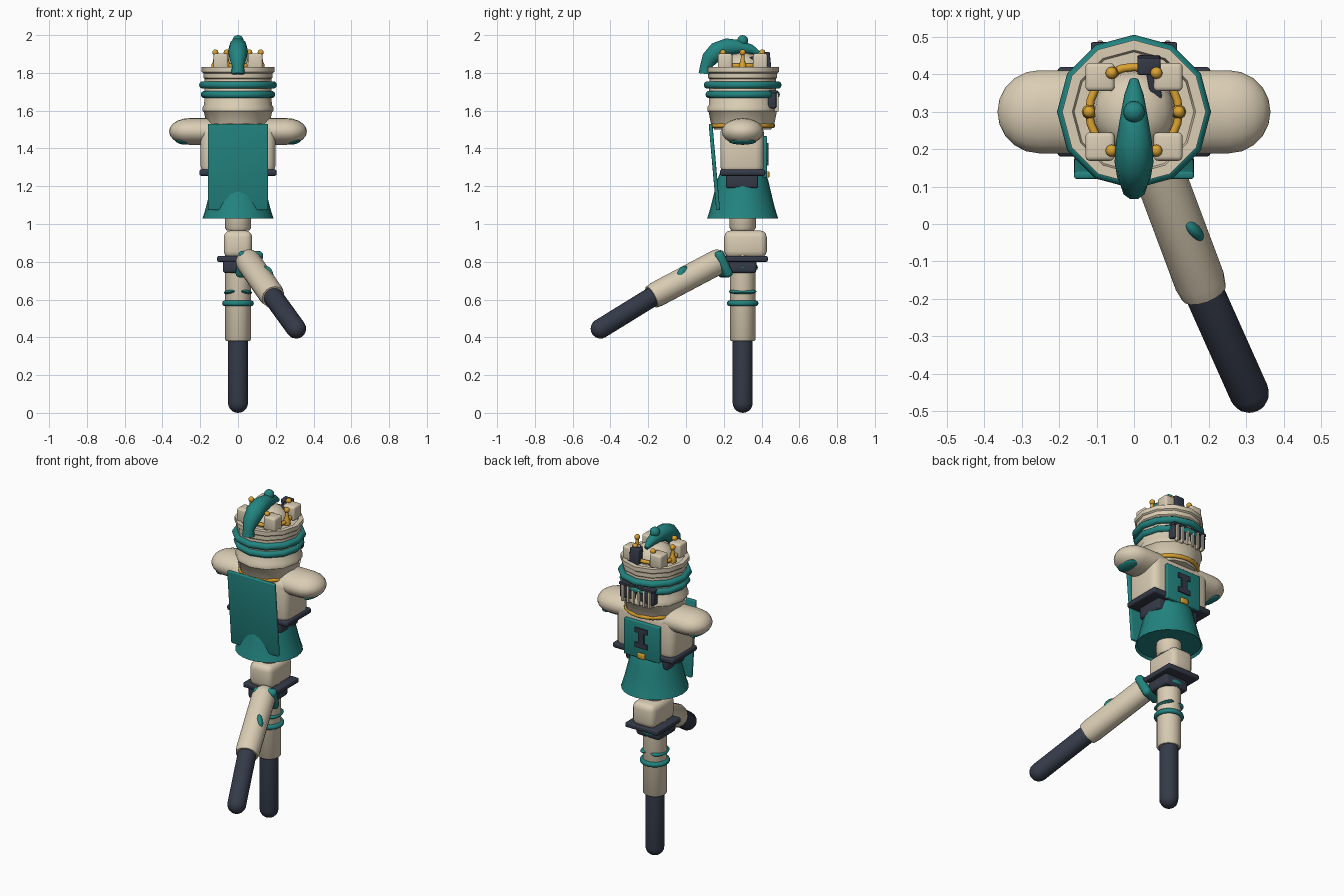
import bpy, bmesh, math
from mathutils import Vector, Matrix

if "Cube" in bpy.data.objects:
    bpy.data.objects.remove(bpy.data.objects["Cube"])

CY = 0.30  # depth of the body axis


def material(name, r, g, b):
    lin = [((c / 255 + 0.055) / 1.055) ** 2.4 for c in (r, g, b)]
    m = bpy.data.materials.new(name)
    m.diffuse_color = (*lin, 1)
    m.use_nodes = True
    m.node_tree.nodes["Principled BSDF"].inputs["Base Color"].default_value = m.diffuse_color
    return m


STONE = material("stone beige", 218, 205, 180)
TEAL = material("teal cloth", 34, 132, 128)
DARK = material("dark slate", 52, 58, 72)
GOLD = material("gold", 218, 162, 48)


def finish(obj, mat, angle=42):
    obj.data.materials.clear()
    obj.data.materials.append(mat)
    bpy.ops.object.select_all(action='DESELECT')
    obj.select_set(True)
    bpy.context.view_layer.objects.active = obj
    bpy.ops.object.shade_smooth_by_angle(angle=math.radians(angle))
    return obj


def from_bmesh(name, bm, mat):
    bmesh.ops.recalc_face_normals(bm, faces=bm.faces)
    me = bpy.data.meshes.new(name)
    bm.to_mesh(me)
    bm.free()
    obj = bpy.data.objects.new(name, me)
    bpy.context.collection.objects.link(obj)
    return finish(obj, mat)


def box(name, mat, center, size, bevel=0.0, rot=(0, 0, 0)):
    bm = bmesh.new()
    bmesh.ops.create_cube(bm, size=1)
    bmesh.ops.scale(bm, vec=size, verts=bm.verts)
    if bevel:
        bmesh.ops.bevel(bm, geom=bm.edges[:], offset=bevel, segments=3,
                        profile=0.5, affect='EDGES')
    obj = from_bmesh(name, bm, mat)
    obj.location, obj.rotation_euler = center, rot
    return obj


def lathe(name, mat, profile, matrix=Matrix.Translation((0, CY, 0)), seg=16):
    """Spin (radius, height) pairs around the local z axis."""
    bm = bmesh.new()
    verts = [bm.verts.new((r, 0, z)) for r, z in profile]
    edges = [bm.edges.new(p) for p in zip(verts, verts[1:])]
    bmesh.ops.spin(bm, geom=verts + edges, axis=(0, 0, 1), cent=(0, 0, 0),
                   angle=math.tau, steps=seg, use_duplicate=False)
    bmesh.ops.remove_doubles(bm, verts=bm.verts, dist=1e-5)
    bm.transform(matrix)
    return from_bmesh(name, bm, mat)


def along(p, q):
    d = Vector(q) - Vector(p)
    return Matrix.Translation(p) @ d.to_track_quat('Z', 'Y').to_matrix().to_4x4()


def capsule(name, mat, p, q, r, squash=Matrix(), seg=16):
    """Rod from p to q with a rounded cap at each end."""
    n = (Vector(q) - Vector(p)).length
    arc = [i * math.pi / 10 for i in range(6)]
    prof = [(r * math.sin(a), -r * math.cos(a)) for a in arc]
    prof += [(r * math.cos(a), n + r * math.sin(a)) for a in arc]
    return lathe(name, mat, prof, squash @ along(p, q), seg)


def blob(name, mat, center, size, rot=(0, 0, 0)):
    bm = bmesh.new()
    bmesh.ops.create_uvsphere(bm, u_segments=16, v_segments=10, radius=1)
    bmesh.ops.scale(bm, vec=size, verts=bm.verts)
    obj = from_bmesh(name, bm, mat)
    obj.location, obj.rotation_euler = center, rot
    return obj


def ring(name, mat, center, major, minor, seg=24, rot=(0, 0, 0)):
    bpy.ops.mesh.primitive_torus_add(location=center, rotation=rot, major_segments=seg,
                                     minor_segments=10, major_radius=major, minor_radius=minor)
    obj = bpy.context.object
    obj.name = name
    return finish(obj, mat, 60)


# Standing leg
capsule("standing_boot", DARK, (0, CY, 0.053), (0, CY, 0.40), 0.053)
lathe("standing_shin", STONE, [(0, 0.38), (0.062, 0.38), (0.068, 0.388), (0.068, 0.84), (0, 0.84)])
ring("shin_wrap_low", TEAL, (0, CY, 0.58), 0.069, 0.015)
for s in (-1, 1):
    blob("shin_bow", TEAL, (s * 0.035, CY, 0.642), (0.04, 0.074, 0.014), (0, s * 0.15, 0))
ring("shin_wrap_high", TEAL, (0, CY, 0.77), 0.065, 0.016)

# Hips
box("hip_block", STONE, (0, 0.315, 0.893), (0.15, 0.225, 0.145), 0.035)
box("hip_belt", DARK, (0, 0.318, 0.815), (0.22, 0.23, 0.03), 0.008)
box("hip_pouch", DARK, (0, 0.29, 0.775), (0.16, 0.165, 0.07), 0.015)
lathe("waist_post", STONE, [(0, 0.965), (0.06, 0.965), (0.07, 0.98), (0.07, 1.08), (0, 1.08)])

# Kicking leg
hip, knee, toe = Vector((0.055, 0.17, 0.80)), Vector((0.182, -0.17, 0.62)), Vector((0.308, -0.452, 0.446))
length = (knee - hip).length
lathe("kicking_thigh", STONE,
      [(0, -0.05), (0.045, -0.045), (0.064, -0.02), (0.068, 0.01), (0.068, length - 0.02),
       (0.062, length + 0.015), (0, length + 0.015)], along(hip, knee))
capsule("kicking_boot", DARK, knee, toe, 0.053)
collar = box("thigh_collar", TEAL, (0.06, 0.185, 0.787), (0.135, 0.15, 0.05), 0.022)
collar.rotation_euler = (knee - hip).to_track_quat('Z', 'Y').to_euler()
blob("thigh_patch", TEAL, (0.152, -0.01, 0.733), (0.022, 0.05, 0.042), (0.7, 0, 0.75))

# Skirt and waist belt
lathe("skirt", TEAL, [(0, 1.045), (0.178, 1.045), (0.188, 1.03), (0.172, 1.08), (0.157, 1.14),
                      (0.145, 1.19), (0.136, 1.23), (0.12, 1.27), (0, 1.27)], seg=24)
box("waist_wrap", DARK, (0, 0.297, 1.23), (0.285, 0.17, 0.08), 0.012)
box("waist_belt", DARK, (0, CY, 1.272), (0.41, 0.24, 0.034), 0.012)

# Torso with cape behind and tabard before
box("torso", STONE, (0, 0.297, 1.395), (0.395, 0.23, 0.27), 0.045)
box("cape", TEAL, (0, 0.15, 1.302), (0.32, 0.02, 0.458), 0.006, (0.087, 0, 0))
box("tabard", TEAL, (0, 0.418, 1.355), (0.24, 0.024, 0.22), 0.006)
for w, z, h in ((0.085, 1.415, 0.03), (0.04, 1.37, 0.09), (0.085, 1.325, 0.03)):
    box("tabard_emblem", DARK, (0, 0.4325, z), (w, 0.009, h))
box("belt_buckle", GOLD, (0, 0.43, 1.262), (0.05, 0.022, 0.032), 0.005)

# Shoulders, flattened vertically
flat = Matrix.Translation((0, 0, 1.49)) @ Matrix.Diagonal((1, 1, 0.64, 1))
for s in (-1, 1):
    capsule("shoulder", STONE, (s * 0.13, CY, 0), (s * 0.254, CY, 0), 0.111, flat, 20)
    blob("shoulder_trim", TEAL, (s * 0.298, CY, 1.436), (0.036, 0.072, 0.014), (0, -s * 0.25, 0))

# Head shaped like a round tower
lathe("head", STONE, [(0, 1.50), (0.15, 1.50), (0.168, 1.53), (0.18, 1.592), (0.187, 1.598),
                      (0.187, 1.62), (0.179, 1.63), (0.176, 1.768), (0.183, 1.774),
                      (0.183, 1.798), (0.192, 1.805), (0.192, 1.83), (0.165, 1.83),
                      (0.16, 1.815), (0, 1.815)], seg=12)
ring("collar_ring", GOLD, (0, CY, 1.52), 0.160, 0.012)
ring("head_wrap_high", TEAL, (0, CY, 1.736), 0.186, 0.02, 12)
ring("head_wrap_low", TEAL, (0, CY, 1.685), 0.177, 0.02, 12)

# Face grille
box("visor", DARK, (0, 0.455, 1.655), (0.23, 0.046, 0.085), 0.008)
box("visor_brow", DARK, (0, 0.463, 1.70), (0.23, 0.046, 0.016), 0.004)
for i in range(6):
    box("grille_bar", STONE, (-0.09 + i * 0.036, 0.478, 1.645), (0.016, 0.024, 0.10), 0.004)

# Battlements
for sx in (-1, 1):
    for sy in (-1, 1):
        box("merlon", STONE, (sx * 0.091, CY + sy * 0.093, 1.86), (0.078, 0.076, 0.085), 0.012)
lathe("head_dome", STONE, [(0.112, 1.81), (0.105, 1.85), (0.085, 1.88), (0.05, 1.9), (0, 1.908)])

# Crown of six little posts
ring("crown_band", GOLD, (0, CY, 1.838), 0.12, 0.011, 24)
for i in range(6):
    a = i * math.tau / 6
    at = Matrix.Translation((0.12 * math.cos(a), CY + 0.12 * math.sin(a), 0))
    lathe("crown_post", GOLD, [(0, 1.82), (0.02, 1.82), (0.02, 1.845), (0.012, 1.86),
                               (0.009, 1.895), (0, 1.895)], at, 10)
    blob("crown_ball", GOLD, at @ Vector((0, 0, 1.908)), (0.016,) * 3)

# Leaning dark tag at the crown
box("crown_tag", DARK, (0.04, 0.425, 1.865), (0.062, 0.045, 0.09), 0.006, (0.1, 0, 0))
box("crown_tag_tail", DARK, (0.055, 0.365, 1.875), (0.03, 0.085, 0.03), 0.006, (0.25, 0, 0.2))

# Curling plume
curve = bpy.data.curves.new("plume", 'CURVE')
curve.dimensions = '3D'
curve.bevel_depth, curve.bevel_resolution, curve.use_fill_caps = 1.0, 3, True
path = [(0.385, 1.905, 0.012), (0.345, 1.925, 0.026), (0.28, 1.938, 0.038), (0.22, 1.938, 0.048),
        (0.165, 1.915, 0.052), (0.125, 1.875, 0.045), (0.105, 1.835, 0.032), (0.10, 1.795, 0.035)]
spline = curve.splines.new('POLY')
spline.points.add(len(path) - 1)
for pt, (y, z, r) in zip(spline.points, path):
    pt.co, pt.radius = (0, y, z, 1), r
plume = bpy.data.objects.new("plume", curve)
bpy.context.collection.objects.link(plume)
bpy.ops.object.select_all(action='DESELECT')
plume.select_set(True)
bpy.context.view_layer.objects.active = plume
bpy.ops.object.convert(target='MESH')
finish(bpy.context.object, TEAL)
blob("plume_ball", TEAL, (0, CY, 1.971), (0.029,) * 3)
